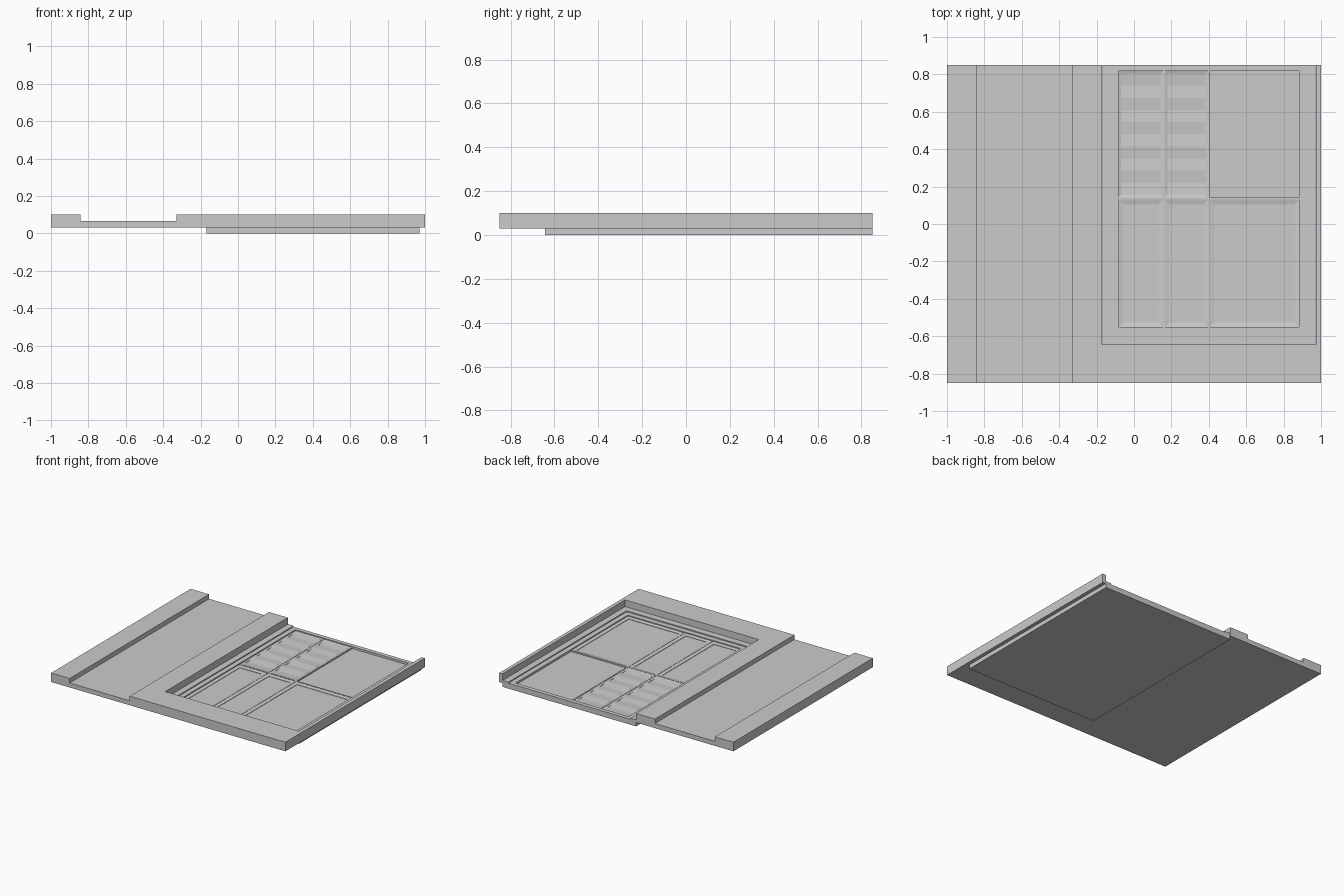
import bpy, bmesh

if "Cube" in bpy.data.objects:
    bpy.data.objects.remove(bpy.data.objects["Cube"])


def make(name, bm):
    bmesh.ops.recalc_face_normals(bm, faces=bm.faces)
    me = bpy.data.meshes.new(name)
    bm.to_mesh(me)
    bm.free()
    ob = bpy.data.objects.new(name, me)
    bpy.context.collection.objects.link(ob)
    return ob


def slab(name, pts, z0, z1):
    """Extrude a flat outline from z0 up to z1."""
    bm = bmesh.new()
    f = bm.faces.new([bm.verts.new((x, y, z0)) for x, y in pts])
    r = bmesh.ops.extrude_face_region(bm, geom=[f])
    for v in r["geom"]:
        if isinstance(v, bmesh.types.BMVert):
            v.co.z = z1
    return make(name, bm)


def box(name, x0, x1, y0, y1, z0, z1):
    return slab(name, [(x0, y0), (x1, y0), (x1, y1), (x0, y1)], z0, z1)


def u_frame(name, x0, x1, y0, ix0, ix1, iy0, z0, z1, top=0.85):
    """Frame open towards +y."""
    return slab(name, [(x0, y0), (x1, y0), (x1, top), (ix1, top), (ix1, iy0),
                       (ix0, iy0), (ix0, top), (x0, top)], z0, z1)


def ring(name, x0, x1, y0, y1, w, z_out, z_in, z0):
    """Sloped moulding around a pane."""
    bm = bmesh.new()

    def loop(d, z):
        return [bm.verts.new(p) for p in ((x0 + d, y0 + d, z), (x1 - d, y0 + d, z),
                                          (x1 - d, y1 - d, z), (x0 + d, y1 - d, z))]
    loops = [loop(0, z0), loop(0, z_out), loop(w, z_in), loop(w, z0)]
    for k in range(4):
        a, b = loops[k], loops[(k + 1) % 4]
        for i in range(4):
            j = (i + 1) % 4
            bm.faces.new((a[i], a[j], b[j], b[i]))
    return make(name, bm)


PANE = 0.026
SASH = 0.036

# Wall: left strip, recessed channel, main part around the window
box("wall_strip", -1.0, -0.842, -0.85, 0.85, 0.03, 0.10)
box("recessed_channel", -0.842, -0.33, -0.85, 0.85, 0.03, 0.065)
u_frame("wall_surround", -0.33, 1.0, -0.85, -0.17, 0.972, -0.645, 0.03, 0.10)

# Window back plate and stepped casing
box("window_pane", -0.168, 0.97, -0.643, 0.85, 0.0, PANE)
u_frame("outer_casing", -0.168, 0.97, -0.643, -0.12, 0.922, -0.592, PANE, 0.05)
u_frame("sash_frame", -0.12, 0.922, -0.592, -0.083, 0.883, -0.552, PANE, 0.042)
box("sash_top_rail", -0.083, 0.883, 0.818, 0.85, PANE, 0.042)

# Glazing bars
box("meeting_rail", -0.083, 0.883, 0.13, 0.142, PANE, SASH)
for n, x in (("thin_mullion", 0.16), ("centre_mullion", 0.40)):
    for part, a, b in (("lower", -0.552, 0.13), ("upper", 0.142, 0.818)):
        box(f"{n}_{part}", x - 0.005, x + 0.005, a, b, PANE, SASH)

# Mouldings of the lower panes
for i, (a, b) in enumerate(((-0.083, 0.155), (0.165, 0.395), (0.405, 0.883))):
    ring(f"lower_moulding_{i}", a, b, -0.552, 0.13, 0.025, SASH - 0.002, PANE + 0.003, PANE)

# Upper left panes: moulding and zigzag louvres
for i, (a, b) in enumerate(((-0.083, 0.155), (0.165, 0.395))):
    ring(f"upper_moulding_{i}", a, b, 0.142, 0.818, 0.014, SASH - 0.002, PANE + 0.004, PANE)
    bm = bmesh.new()
    n, y0, y1 = 10, 0.156, 0.804
    rows = []
    for k in range(n + 1):
        y = y0 + (y1 - y0) * k / n
        z = PANE + (0.001 if k % 2 else 0.006)
        rows.append([bm.verts.new((x, y, z)) for x in (a + 0.014, b - 0.014)])
    for r, s in zip(rows, rows[1:]):
        bm.faces.new((r[0], r[1], s[1], s[0]))
    make(f"louvres_{i}", bm)
